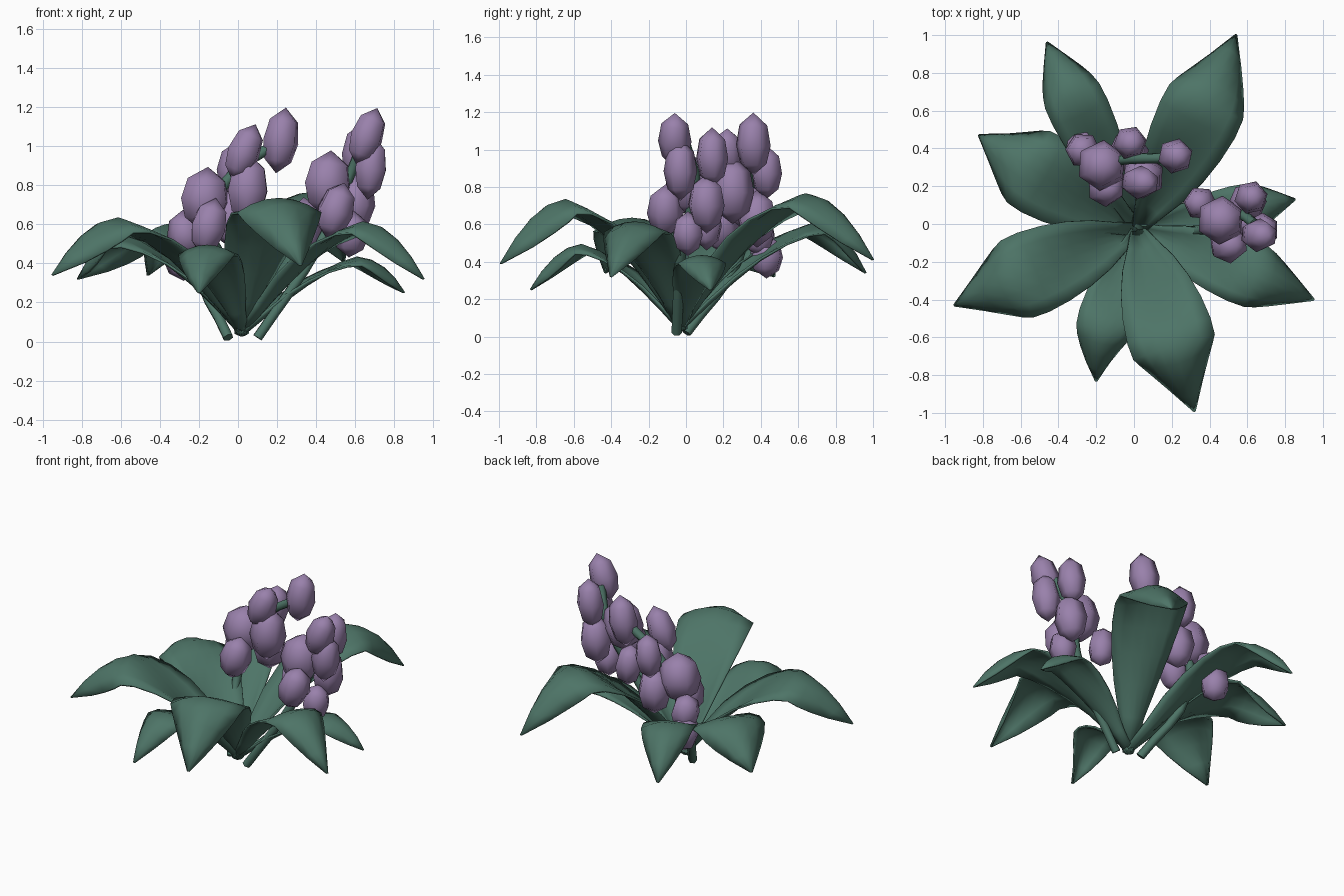
import bpy, bmesh, math
from mathutils import Vector

cube = bpy.data.objects.get("Cube")
if cube:
    bpy.data.objects.remove(cube)


def material(name, rgb):
    m = bpy.data.materials.new(name)
    m.use_nodes = True
    m.diffuse_color = (*rgb, 1)
    m.node_tree.nodes["Principled BSDF"].inputs["Base Color"].default_value = (*rgb, 1)
    return m


GREEN = material("leaf green", (0.075, 0.175, 0.135))
PURPLE = material("bud purple", (0.32, 0.22, 0.41))
PEAK = 0.6  # share of a leaf's reach at which it bends over


def finish(bm, name, mat, angle):
    bmesh.ops.recalc_face_normals(bm, faces=bm.faces)
    mesh = bpy.data.meshes.new(name)
    bm.to_mesh(mesh)
    bm.free()
    mesh.materials.append(mat)
    ob = bpy.data.objects.new(name, mesh)
    bpy.context.collection.objects.link(ob)
    bpy.ops.object.select_all(action="DESELECT")
    ob.select_set(True)
    bpy.context.view_layer.objects.active = ob
    bpy.ops.object.shade_smooth_by_angle(angle=math.radians(angle))
    return ob


# Arching leaf: channelled near the root, drooping and convex near the tip
def leaf(name, mid, tip, width, steps=10, across=6):
    root, mid, tip = Vector((0.02, -0.03, 0.03)), Vector(mid), Vector(tip)
    ctrl = 2 * mid - (root + tip) / 2

    def spine(t):
        p = root * (1 - t) ** 2 + ctrl * 2 * t * (1 - t) + tip * t * t
        if t < PEAK:
            p.z = root.z + (mid.z - root.z) * (1 - (1 - t / PEAK) ** 1.5)
        else:
            p.z = tip.z + (mid.z - tip.z) * (1 - ((t - PEAK) / (1 - PEAK)) ** 1.75)
        return p

    bm = bmesh.new()
    rows = []
    for i in range(steps + 1):
        t = i / steps
        p = spine(t)
        tangent = (spine(min(t + 0.05, 1)) - spine(max(t - 0.05, 0))).normalized()
        side = Vector((tangent.y, -tangent.x, 0)).normalized()
        normal = side.cross(tangent)
        half = width / 2 * max(math.sin(math.pi * t ** 1.05), 0) ** 0.82
        half = max(half, 0.03 * (1 - t), 0.003)
        cup = 0.75 - 1.8 * t
        row = []
        for j in range(across + 1):
            s = 2 * j / across - 1
            row.append(bm.verts.new(p + side * s * half + normal * cup * half * s * s))
        rows.append(row)
    for a, b in zip(rows, rows[1:]):
        for j in range(across):
            bm.faces.new((a[j], a[j + 1], b[j + 1], b[j]))
    ob = finish(bm, name, GREEN, 50)
    solid = ob.modifiers.new("thickness", "SOLIDIFY")
    solid.thickness = 0.012
    solid.offset = 0


# Chunky six-sided bud with pointed ends
def bud(name, centre, width, height, lean):
    bm = bmesh.new()
    profile = [(-0.31, 0.76), (-0.02, 1.0), (0.3, 0.8)]
    axis = Vector((math.sin(lean), 0, math.cos(lean)))
    turn = Vector((0, 0, 1)).rotation_difference(axis)
    c = Vector(centre)
    rings = []
    for z, r in profile:
        ring = []
        for k in range(6):
            a = math.tau * k / 6 + 0.25 + centre[0] * 5
            v = Vector((math.cos(a) * r * width / 2, math.sin(a) * r * width / 2, z * height))
            ring.append(bm.verts.new(c + turn @ v))
        rings.append(ring)
    for a, b in zip(rings, rings[1:]):
        for k in range(6):
            bm.faces.new((a[k], a[(k + 1) % 6], b[(k + 1) % 6], b[k]))
    for ring, z in ((rings[0], -0.5), (rings[-1], 0.5)):
        pole = bm.verts.new(c + turn @ Vector((0, 0, z * height)))
        for k in range(6):
            bm.faces.new((ring[k], ring[(k + 1) % 6], pole))
    finish(bm, name, PURPLE, 62)


# Round flower stalk
def stalk(name, points):
    curve = bpy.data.curves.new(name, "CURVE")
    curve.dimensions = "3D"
    curve.bevel_depth = 0.028
    curve.bevel_resolution = 1
    curve.resolution_u = 4
    curve.use_fill_caps = True
    spline = curve.splines.new("BEZIER")
    spline.bezier_points.add(len(points) - 1)
    for bp, p in zip(spline.bezier_points, points):
        bp.co = p
        bp.handle_left_type = bp.handle_right_type = "AUTO"
    curve.materials.append(GREEN)
    bpy.context.collection.objects.link(bpy.data.objects.new(name, curve))


leaf("back_right_leaf", (-0.28, 0.58, 0.6), (-0.46, 0.96, 0.34), 0.32)
leaf("back_left_leaf", (0.33, 0.54, 0.76), (0.54, 1.0, 0.41), 0.44)
leaf("right_back_leaf", (-0.47, 0.25, 0.55), (-0.82, 0.47, 0.32), 0.45)
leaf("right_front_leaf", (-0.52, -0.25, 0.63), (-0.95, -0.43, 0.34), 0.45)
leaf("front_right_leaf", (-0.14, -0.48, 0.49), (-0.2, -0.83, 0.25), 0.3)
leaf("front_left_leaf", (0.18, -0.55, 0.73), (0.32, -0.99, 0.39), 0.46)
leaf("left_front_leaf", (0.55, -0.24, 0.61), (0.95, -0.4, 0.32), 0.35)
leaf("left_back_leaf", (0.53, 0.07, 0.43), (0.85, 0.13, 0.25), 0.26)

stalk("right_stalk", [(-0.05, 0.0, 0.02), (-0.2, 0.28, 0.42), (-0.06, 0.34, 0.82), (0.2, 0.35, 1.02)])
stalk("left_stalk", [(0.1, -0.05, 0.02), (0.42, -0.02, 0.5), (0.56, 0.05, 0.82), (0.64, 0.0, 1.02)])

# Buds as x, y, z, width, height, lean
right_buds = [
    (-0.17, 0.31, 0.73, 0.27, 0.33, 0.1), (-0.15, 0.19, 0.59, 0.2, 0.3, 0.25),
    (0.05, 0.25, 0.78, 0.23, 0.36, 0.05), (0.03, 0.22, 0.97, 0.18, 0.31, 0.4),
    (0.22, 0.36, 1.03, 0.19, 0.34, 0.15), (-0.02, 0.43, 0.88, 0.18, 0.29, 0.1),
    (-0.27, 0.39, 0.55, 0.19, 0.25, -0.1), (-0.29, 0.43, 0.43, 0.19, 0.24, -0.1),
    (-0.03, 0.38, 0.63, 0.22, 0.31, 0.0),
]
left_buds = [
    (0.46, 0.02, 0.81, 0.26, 0.34, 0.1), (0.5, -0.11, 0.67, 0.2, 0.3, 0.3),
    (0.66, -0.06, 1.05, 0.18, 0.31, 0.35), (0.68, -0.03, 0.89, 0.18, 0.33, 0.1),
    (0.62, 0.14, 0.96, 0.18, 0.32, 0.1), (0.6, 0.11, 0.71, 0.21, 0.32, 0.1),
    (0.58, 0.01, 0.55, 0.18, 0.24, 0.1), (0.35, 0.11, 0.6, 0.18, 0.28, -0.1),
]
for side, buds in (("right", right_buds), ("left", left_buds)):
    for i, (x, y, z, w, h, lean) in enumerate(buds):
        bud(f"{side}_bud_{i + 1}", (x, y, z), w, h, lean)
